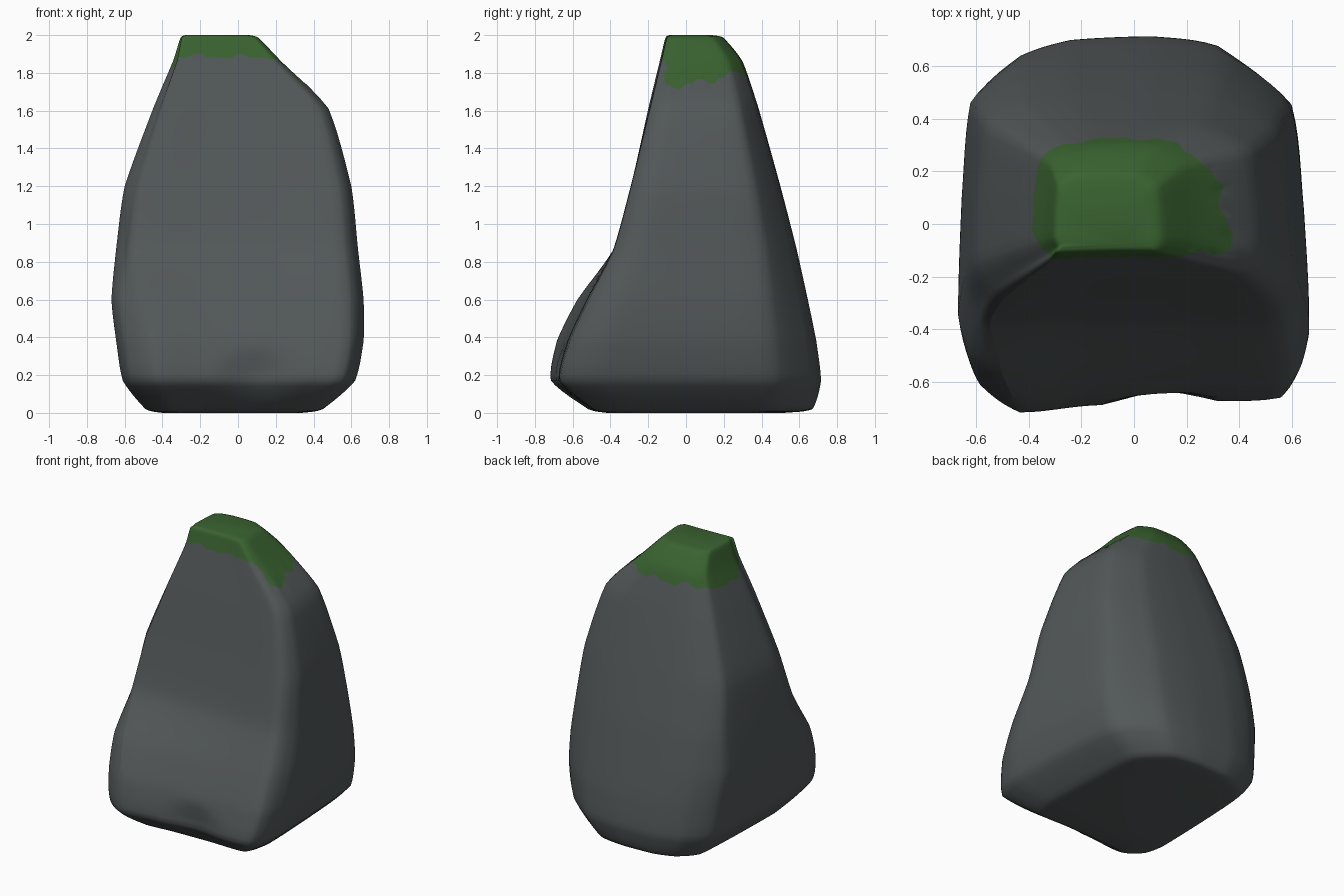
import bpy, bmesh, math
from mathutils import Vector

cube = bpy.data.objects.get("Cube")
if cube:
    bpy.data.objects.remove(cube, do_unlink=True)


def make_material(name, rgb):
    mat = bpy.data.materials.new(name)
    mat.use_nodes = True
    mat.diffuse_color = (*rgb, 1)
    mat.node_tree.nodes["Principled BSDF"].inputs["Base Color"].default_value = (*rgb, 1)
    return mat


# Height levels: z, left x, right x, ridge x, front y at left, front y at right, back y
LEVELS = [
    (0.00, -.40, .34, -.30, -.42, -.40, .52),
    (0.02, -.49, .45, -.36, -.52, -.49, .67),
    (0.17, -.61, .62, -.43, -.72, -.66, .715),
    (0.38, -.645, .665, -.45, -.69, -.61, .69),
    (0.60, -.67, .665, -.50, -.58, -.51, .645),
    (0.87, -.645, .635, -.55, -.38, -.38, .585),
    (1.20, -.60, .60, -.50, -.29, -.29, .50),
    (1.61, -.45, .48, -.39, -.20, -.19, .385),
    (1.86, -.345, .23, -.315, -.14, -.13, .30),
    (1.985, -.305, .11, -.295, -.11, -.10, .20),
    (2.00, -.28, .06, -.27, -.09, -.07, .14),
]
# Outline of one level, as fractions of its half width and depth; the first is the ridge
OUTLINE = [(-.85, -1), (-.3, -.99), (.3, -.99), (.88, -1), (1, -.72), (.97, 0),
           (.9, .64), (.5, .95), (.1, 1), (-.4, .98), (-.7, .9), (-.93, .7),
           (-.98, .1), (-1, -.62), (-.93, -.86)]
STEPS = 6


def ring(level):
    z, left, right, ridge, front_l, front_r, back = level
    points = []
    for i, (u, v) in enumerate(OUTLINE):
        s = (u + 1) / 2
        front = front_l + s * (front_r - front_l)
        x = left + s * (right - left) if i else ridge
        points.append(Vector((x, front + (v + 1) / 2 * (back - front), z)))
    return points


def refine(points, closed):
    """Add points between the given ones, part straight and part curved."""
    n = len(points)
    at = lambda i: points[i % n] if closed else points[max(0, min(n - 1, i))]
    result = []
    for i in range(n if closed else n - 1):
        a, b, c, d = (at(i + k) for k in (-1, 0, 1, 2))
        for k in range(STEPS):
            t = k / STEPS
            curve = (b * 2 + (c - a) * t + (a * 2 - b * 5 + c * 4 - d) * t ** 2
                     + (b * 3 - a - c * 3 + d) * t ** 3) / 2
            result.append(b.lerp(c, t).lerp(curve, .5))
    return result if closed else result + [points[-1]]


# Refine the columns, then each resulting ring
columns = [refine(list(col), False) for col in zip(*map(ring, LEVELS))]
rings = [refine(list(row), True) for row in zip(*columns)]

bm = bmesh.new()
rows = [[bm.verts.new(p) for p in row] for row in rings]
count = len(rows[0])
for low, high in zip(rows, rows[1:]):
    for i in range(count):
        j = (i + 1) % count
        bm.faces.new((low[i], low[j], high[j], high[i]))
bm.faces.new(rows[0][::-1])
bm.faces.new(rows[-1])

# Shallow chipped hollow low on the front
for v in bm.verts:
    if v.co.y < -.3:
        d = math.hypot((v.co.x - .1) / .22, (v.co.z - .2) / .15)
        v.co.y += .05 * max(0, 1 - d)

# Crisp ridge down the front left
for low, high in zip(rows, rows[1:]):
    edge = bm.edges.get((low[0], high[0]))
    edge.smooth = not (.4 < low[0].co.z < 1.9)


def clamp(t):
    return max(0, min(1, t))


def moss_line(co):
    """Ragged lower limit of the moss."""
    x, y = co.x, co.y
    front = clamp(-y / .13) * clamp((.34 - x) / .14)
    ragged = .012 * (math.sin(27 * x + 1) + math.sin(31 * y) + .7 * math.sin(57 * (x - y)))
    return 1.745 + .135 * front + .05 * clamp(y / .3) + ragged


# Cut the surface along the moss line: flatten that line, slice, restore
for v in bm.verts:
    v.co.z -= moss_line(v.co)
bmesh.ops.bisect_plane(bm, geom=bm.verts[:] + bm.edges[:] + bm.faces[:], dist=1e-5,
                       plane_co=(0, 0, 0), plane_no=(0, 0, 1))
for f in bm.faces:
    f.material_index = int(f.calc_center_median().z > 0)
    f.smooth = True
for v in bm.verts:
    v.co.z += moss_line(v.co)

mesh = bpy.data.meshes.new("mossy_boulder")
bm.to_mesh(mesh)
bm.free()
mesh.materials.append(make_material("grey_stone", (.085, .097, .1)))
mesh.materials.append(make_material("green_moss", (.042, .125, .03)))
boulder = bpy.data.objects.new("mossy_boulder", mesh)
bpy.context.collection.objects.link(boulder)
